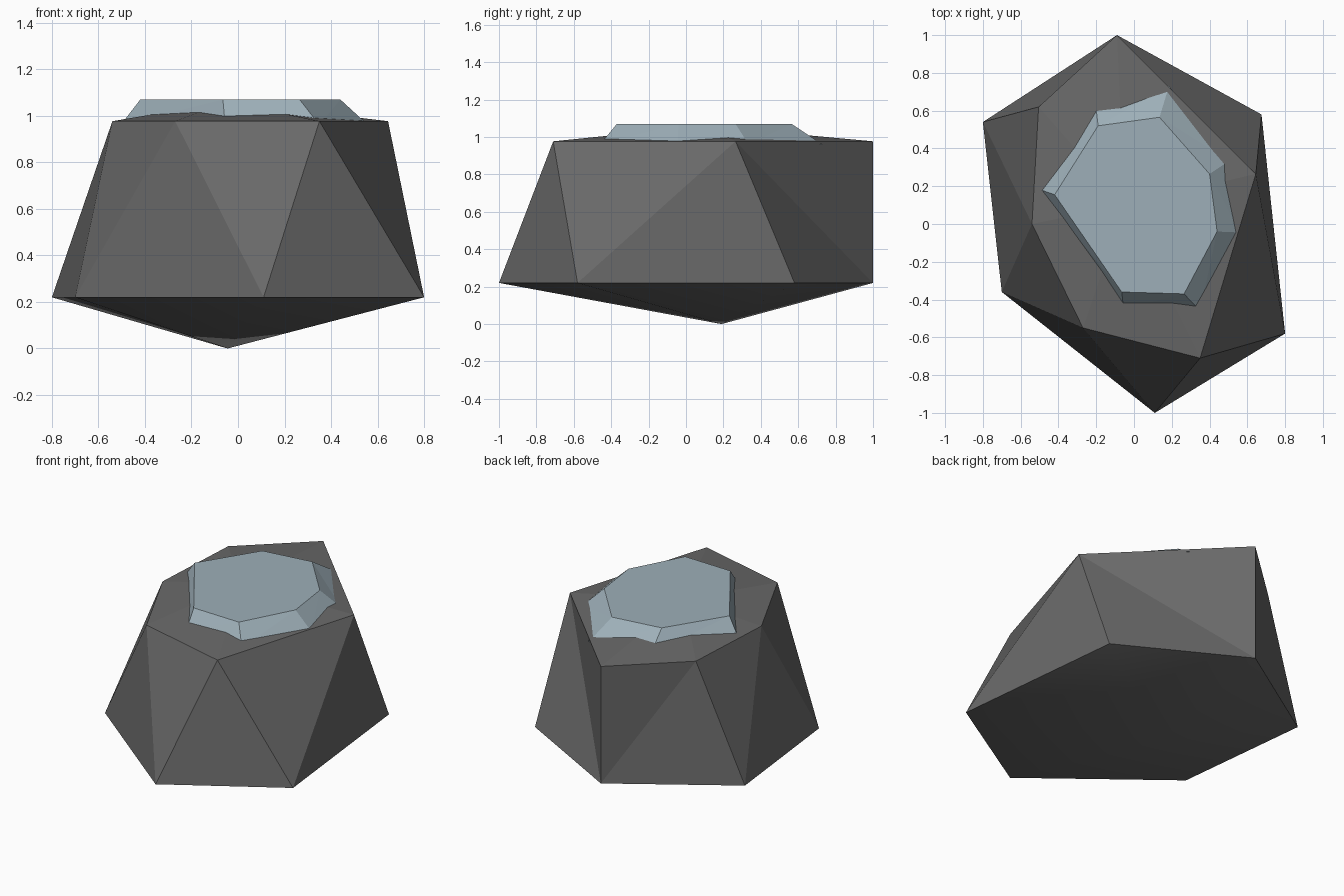
import bpy, bmesh

old = bpy.data.objects.get("Cube")
if old:
    bpy.data.objects.remove(old, do_unlink=True)


def material(name, rgb):
    m = bpy.data.materials.new(name)
    m.use_nodes = True
    m.diffuse_color = (*rgb, 1)
    bsdf = m.node_tree.nodes["Principled BSDF"]
    bsdf.inputs["Base Color"].default_value = (*rgb, 1)
    bsdf.inputs["Roughness"].default_value = 0.9
    return m


def ring(bm, outline, z):
    return [bm.verts.new((x, y, z)) for x, y in outline]


def wall(bm, low, high, flipped=()):
    """Triangulated band between two rings; flipped segments use the other diagonal."""
    n = len(low)
    for i in range(n):
        a, b, c, d = low[i], low[(i + 1) % n], high[(i + 1) % n], high[i]
        tris = ((a, b, d), (b, c, d)) if i in flipped else ((a, b, c), (a, c, d))
        for t in tris:
            bm.faces.new(t)


def fan(bm, loop, tip):
    """Triangles from a ring to a single point."""
    v = bm.verts.new(tip)
    return [bm.faces.new((loop[i - 1], loop[i], v)) for i in range(len(loop))]


def finish(bm, name, mat):
    bmesh.ops.recalc_face_normals(bm, faces=bm.faces)
    mesh = bpy.data.meshes.new(name)
    bm.to_mesh(mesh)
    bm.free()
    mesh.materials.append(mat)
    ob = bpy.data.objects.new(name, mesh)
    bpy.context.collection.objects.link(ob)
    return ob


rock_grey = material("dark grey rock", (0.14, 0.14, 0.14))
ice_blue = material("pale grey blue", (0.34, 0.43, 0.48))

# Rock body: wide lower ring, narrower rim, shallow points below and above
lower = [(-.80, .54), (-.70, -.36), (.11, -1), (.80, -.58), (.675, .58), (-.09, 1)]
rim = [(-.505, .62), (-.54, 0), (-.27, -.55), (.35, -.71), (.645, .265), (-.09, 1)]
bm = bmesh.new()
low, high = ring(bm, lower, .22), ring(bm, rim, .977)
wall(bm, low, high, flipped=(4,))
for f in fan(bm, low, (-.045, .19, 0)):
    f.smooth = True
fan(bm, high, (-.05, .1, 1.06))
finish(bm, "rock_body", rock_grey)

# Bevelled slab sunk into the top of the rock
slab_foot = [(-.505, .185), (-.055, -.45), (.35, -.46), (.56, -.045),
             (.505, .335), (.185, .73), (-.205, .65)]
slab_top = [(-.42, .155), (-.065, -.36), (.265, -.37), (.44, -.04),
            (.40, .265), (.135, .565), (-.19, .52)]
bm = bmesh.new()
low, high = ring(bm, slab_foot, .96), ring(bm, slab_top, 1.07)
wall(bm, low, high)
bm.faces.new(high)
bm.faces.new(low[::-1])
finish(bm, "top_slab", ice_blue)
